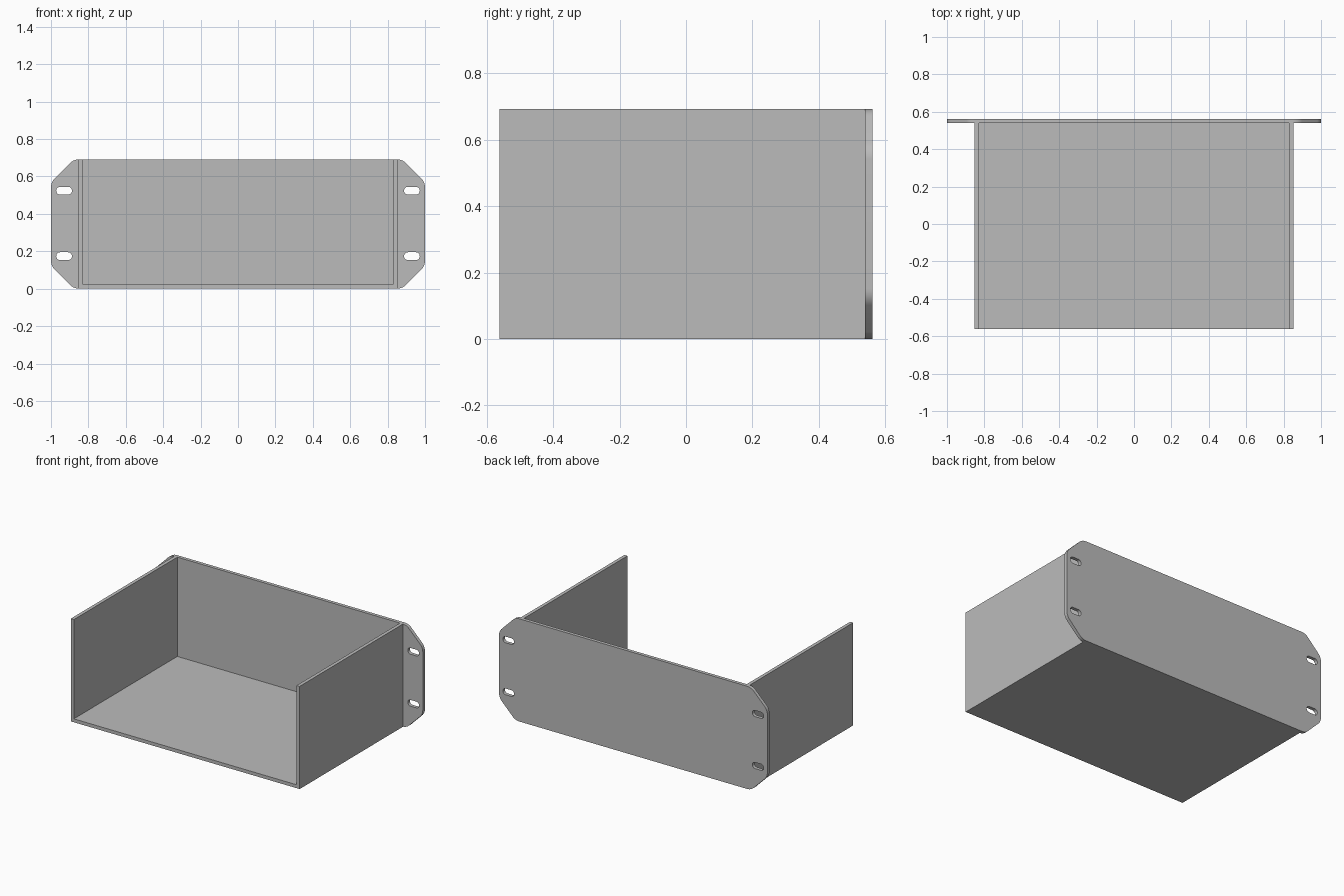
import bpy, bmesh
from math import sin, cos, pi, radians
from mathutils import Vector

old = bpy.data.objects.get("Cube")
if old:
    bpy.data.objects.remove(old, do_unlink=True)

# Overall sizes
HEIGHT, BACK, FRONT = 0.692, 0.562, -0.562
PLATE_FRONT = 0.539
OUTER, WALL = 0.853, 0.023

metal = bpy.data.materials.new("grey sheet metal")
metal.use_nodes = True
grey = (0.5, 0.5, 0.5, 1)
metal.diffuse_color = grey
metal.node_tree.nodes["Principled BSDF"].inputs["Base Color"].default_value = grey


def prism(name, outline, y0, y1):
    """Extrude an (x, z) outline along y."""
    bm = bmesh.new()
    face = bm.faces.new([bm.verts.new((x, y0, z)) for x, z in outline])
    ext = bmesh.ops.extrude_face_region(bm, geom=[face])
    moved = [v for v in ext["geom"] if isinstance(v, bmesh.types.BMVert)]
    bmesh.ops.translate(bm, verts=moved, vec=(0, y1 - y0, 0))
    bmesh.ops.recalc_face_normals(bm, faces=bm.faces)
    mesh = bpy.data.meshes.new(name)
    bm.to_mesh(mesh)
    bm.free()
    mesh.materials.append(metal)
    obj = bpy.data.objects.new(name, mesh)
    bpy.context.collection.objects.link(obj)
    return obj


def rounded(points, trim, steps=8):
    """Replace each corner of an outline with a smooth curve."""
    result = []
    for i, p in enumerate(points):
        p = Vector(p)
        a = p + (Vector(points[i - 1]) - p).normalized() * trim
        b = p + (Vector(points[(i + 1) % len(points)]) - p).normalized() * trim
        for s in range(steps + 1):
            t = s / steps
            result.append(a * (1 - t) ** 2 + p * 2 * t * (1 - t) + b * t * t)
    return result


def slot(cx, cz, half_length=0.042, r=0.021, steps=12):
    """Outline of a round-ended horizontal slot."""
    pts = []
    for side in (1, -1):
        for s in range(steps + 1):
            a = -pi / 2 + pi * s / steps
            pts.append((cx + side * (half_length - r + r * cos(a)),
                        cz + side * r * sin(a)))
    return pts


# Open tray: floor and two side walls as one U section
inner = OUTER - WALL
tray = prism("tray", [(-OUTER, 0), (OUTER, 0), (OUTER, HEIGHT), (inner, HEIGHT),
                      (inner, WALL), (-inner, WALL), (-inner, HEIGHT),
                      (-OUTER, HEIGHT)], FRONT, PLATE_FRONT)

# Back mounting plate with clipped, rounded corners
clip = 0.122
right = [(1 - clip, 0), (1, clip), (1, HEIGHT - clip), (1 - clip, HEIGHT)]
corners = right + [(-x, z) for x, z in reversed(right)]
plate = prism("mounting_plate", rounded(corners, 0.03), PLATE_FRONT, BACK)

# Four slots cut through the plate ears
for x in (-0.93, 0.93):
    for z in (0.174, 0.524):
        cutter = prism("slot_cutter", slot(x, z), PLATE_FRONT - 0.1, BACK + 0.1)
        cutter.hide_render = True
        cut = plate.modifiers.new("slot", "BOOLEAN")
        cut.operation, cut.solver, cut.object = "DIFFERENCE", "EXACT", cutter
        bpy.context.view_layer.objects.active = plate
        bpy.ops.object.modifier_apply(modifier=cut.name)
        bpy.data.objects.remove(cutter, do_unlink=True)

bpy.ops.object.select_all(action="DESELECT")
plate.select_set(True)
bpy.context.view_layer.objects.active = plate
bpy.ops.object.shade_smooth_by_angle(angle=radians(30))
